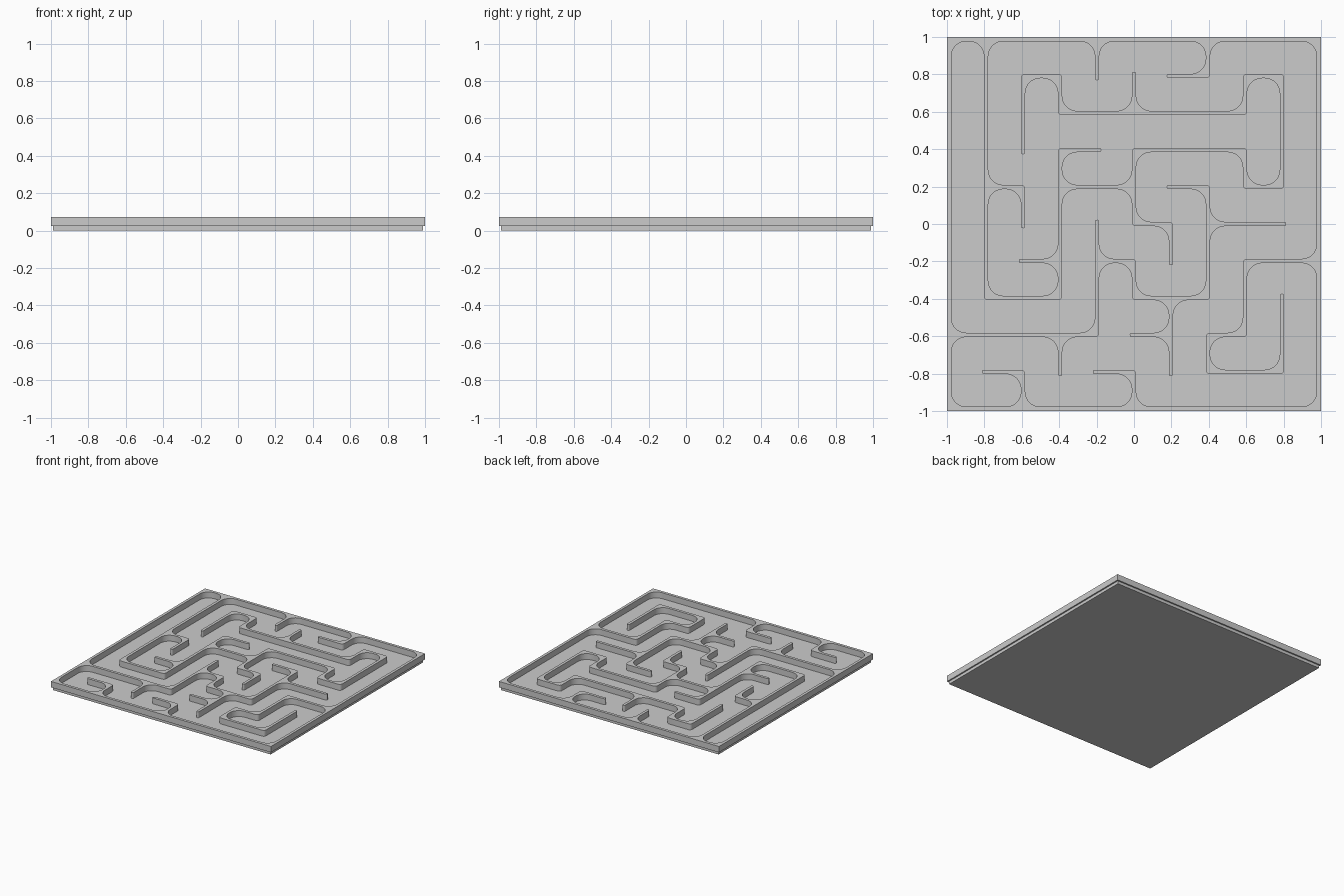
import bpy, bmesh, math
from mathutils import Vector

if "Cube" in bpy.data.objects:
    bpy.data.objects.remove(bpy.data.objects["Cube"])

H = 0.0115            # half wall thickness
EDGE = 1 - H          # centre line of the outer wall
P = EDGE / 5          # grid pitch
R = 0.08              # fillet radius in corridor corners
FLOOR, TOP = 0.024, 0.073

# Wall centre lines in grid units (-5..5)
PATHS = [
    [(-5, -5), (5, -5), (5, 5), (-5, 5), (-5, -5)],
    [(-4, 5), (-4, -2), (-2, -2), (-2, 2), (-1, 2)],
    [(-4, 1), (-3, 1), (-3, 0)],
    [(-3, -1), (-2, -1)],
    [(-2, 1), (0, 1)],
    [(0, 2), (0, 0), (1, 0), (1, -1)],
    [(0, 2), (3, 2), (3, 1), (4, 1), (4, 4), (3, 4), (3, 3), (-2, 3), (-2, 4), (-3, 4), (-3, 2)],
    [(0, 3), (0, 4)],
    [(-1, 5), (-1, 4)],
    [(2, 5), (2, 4), (1, 4)],
    [(1, 1), (2, 1), (2, -2), (0, -2), (0, -1), (-1, -1)],
    [(2, 0), (4, 0)],
    [(-1, 0), (-1, -3), (-5, -3)],
    [(-2, -3), (-2, -4)],
    [(1, -2), (1, -4)],
    [(0, -3), (1, -3)],
    [(5, -1), (3, -1), (3, -3), (2, -3), (2, -4), (4, -4), (4, -2)],
    [(-4, -4), (-3, -4), (-3, -5)],
    [(-1, -4), (0, -4), (0, -5)],
]

# Directions of the walls leaving each grid node
nodes = {}
for path in PATHS:
    for (ax, ay), (bx, by) in zip(path, path[1:]):
        n = max(abs(bx - ax), abs(by - ay))
        dx, dy = (bx - ax) // n, (by - ay) // n
        for i in range(n):
            a = (ax + dx * i, ay + dy * i)
            nodes.setdefault(a, set()).add((dx, dy))
            nodes.setdefault((a[0] + dx, a[1] + dy), set()).add((-dx, -dy))

bm = bmesh.new()


def poly(pts):
    bm.faces.new([bm.verts.new((p.x, p.y, FLOOR)) for p in pts])


def arc(c, u, v, r, n):
    return [c + r * (u * math.cos(t) + v * math.sin(t))
            for t in (math.pi / 2 * i / n for i in range(n + 1))]


for (nx, ny), dirs in nodes.items():
    c = Vector((nx * P, ny * P))
    ds = [Vector(d) for d in dirs]
    border = max(abs(nx), abs(ny)) == 5
    corner = len(ds) == 2 and ds[0].dot(ds[1]) == 0 and not border
    # Junction: square, or rounded on the outside of a bend
    if corner:
        u, v = ds
        inner = c + H * (u + v)
        poly([inner] + arc(inner, -u, -v, 2 * H, 5))
    else:
        poly([c + Vector(s) * H for s in ((-1, -1), (1, -1), (1, 1), (-1, 1))])
    # Rounded tip on free ends
    if len(ds) == 1:
        u = -ds[0]
        v = Vector((-u.y, u.x))
        m = c + u * H
        poly(arc(m, -v, u, H, 4) + arc(m, u, v, H, 4)[1:])
    for u in ds:
        v = Vector((-u.y, u.x))
        # Straight wall strip, split where fillets attach
        def strip(a, b):
            poly([c + u * a - v * H, c + u * b - v * H, c + u * b + v * H, c + u * a + v * H])
        strip(H, H + R)
        if u.x + u.y > 0:
            strip(H + R, P - H - R)
        # Concave fillet towards the next wall counter-clockwise
        if (int(v.x), int(v.y)) in dirs:
            k = c + H * (u + v)
            poly([k] + arc(k + R * (u + v), -v, -u, R, 10))

# Merge the flat plan and raise it into walls
bmesh.ops.remove_doubles(bm, verts=bm.verts[:], dist=1e-5)
ext = bmesh.ops.extrude_face_region(bm, geom=bm.faces[:], use_keep_orig=True)
bmesh.ops.translate(bm, vec=(0, 0, TOP - FLOOR),
                    verts=[g for g in ext["geom"] if isinstance(g, bmesh.types.BMVert)])
bmesh.ops.recalc_face_normals(bm, faces=bm.faces[:])
mesh = bpy.data.meshes.new("maze_walls")
bm.to_mesh(mesh)
bm.free()
walls = bpy.data.objects.new("maze_walls", mesh)
bpy.context.collection.objects.link(walls)
bpy.context.view_layer.objects.active = walls
walls.select_set(True)
bpy.ops.object.shade_smooth_by_angle(angle=math.radians(30))

# Base plate, reaching the centre line of the outer wall
bpy.ops.mesh.primitive_cube_add(size=1, location=(0, 0, FLOOR / 2))
base = bpy.context.object
base.name = "base_plate"
base.scale = (2 * EDGE, 2 * EDGE, FLOOR)
